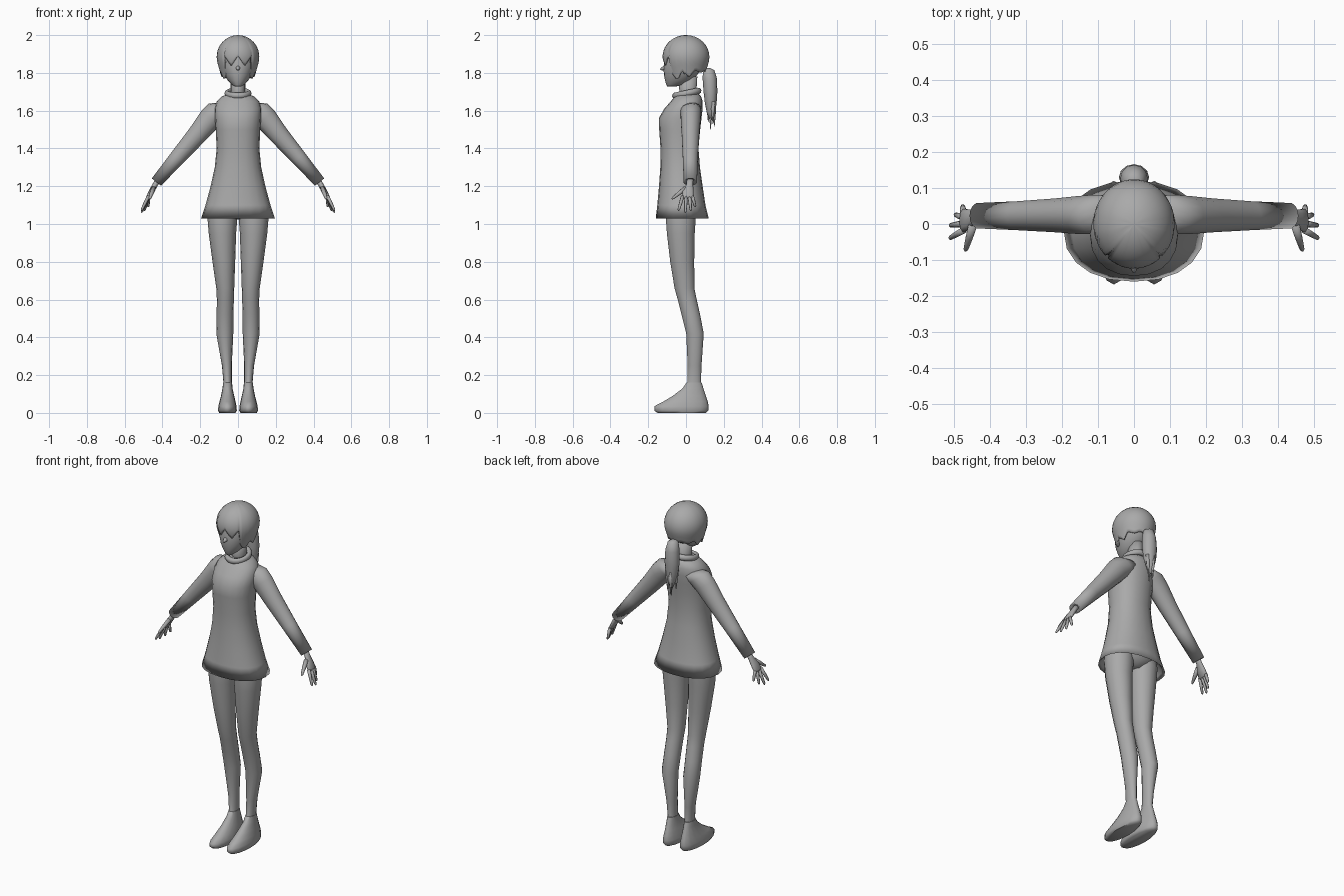
import bpy, bmesh, math
from mathutils import Vector

if "Cube" in bpy.data.objects:
    bpy.data.objects.remove(bpy.data.objects["Cube"])

grey = bpy.data.materials.new("plain_grey")
grey.diffuse_color = (0.4, 0.4, 0.4, 1)
grey.use_nodes = True
grey.node_tree.nodes["Principled BSDF"].inputs["Base Color"].default_value = grey.diffuse_color


def finish(name, bm, angle=None):
    """Turn a bmesh into a named, smooth, grey object."""
    bmesh.ops.recalc_face_normals(bm, faces=bm.faces)
    me = bpy.data.meshes.new(name)
    bm.to_mesh(me)
    bm.free()
    me.materials.append(grey)
    ob = bpy.data.objects.new(name, me)
    bpy.context.collection.objects.link(ob)
    bpy.context.view_layer.objects.active = ob
    ob.select_set(True)
    if angle:
        bpy.ops.object.shade_smooth_by_angle(angle=math.radians(angle))
    else:
        bpy.ops.object.shade_smooth()
    ob.select_set(False)
    return ob


def loft(name, rings, n=16, axis=(0, 0, 1), side=1, power=1.0, angle=None):
    """Skin rings (centre, half width, half depth); side=-1 mirrors in x."""
    axis = Vector(axis).normalized()
    u = Vector((0, 1, 0)).cross(axis).normalized()
    v = axis.cross(u)
    bm = bmesh.new()
    loops = []
    for c, a, b in rings:
        loop = []
        for i in range(n):
            t = 2 * math.pi * i / n
            cs, sn = math.cos(t), math.sin(t)
            p = (Vector(c) + u * a * math.copysign(abs(cs) ** power, cs)
                 + v * b * math.copysign(abs(sn) ** power, sn))
            loop.append(bm.verts.new((p.x * side, p.y, p.z)))
        loops.append(loop)
    for lo, hi in zip(loops, loops[1:]):
        for i in range(n):
            bm.faces.new((lo[i], lo[(i + 1) % n], hi[(i + 1) % n], hi[i]))
    bm.faces.new(loops[0][::-1])
    bm.faces.new(loops[-1])
    return finish(name, bm, angle)


def column(name, rows, **kw):
    """Upright loft from rows (z, x0, x1, y0, y1)."""
    return loft(name, [(((x0 + x1) / 2, (y0 + y1) / 2, z), (x1 - x0) / 2, (y1 - y0) / 2)
                       for z, x0, x1, y0, y1 in rows], **kw)


def body(name, rows, **kw):
    """Upright symmetric loft from rows (z, half width, y0, y1)."""
    return column(name, [(z, -r, r, y0, y1) for z, r, y0, y1 in rows], **kw)


def taper(name, a, b, r0, r1, side=1, n=8):
    """Rounded tapering tube from a to b."""
    a, b = Vector(a), Vector(b)
    rings = [(a.lerp(b, t), r, r) for t, r in
             ((0, r0), (0.5, (r0 * 1.1 + r1) / 2), (0.92, r1), (1, r1 * 0.35))]
    return loft(name, rings, n, b - a, side)


# Tunic with turned-in hem
body("tunic", [
    (1.09, .155, -.12, .085), (1.045, .178, -.145, .105), (1.03, .195, -.16, .12),
    (1.10, .172, -.152, .103), (1.2, .145, -.143, .088), (1.3, .123, -.136, .074),
    (1.4, .113, -.135, .066), (1.5, .118, -.142, .075), (1.56, .122, -.144, .082),
    (1.61, .124, -.115, .088), (1.65, .112, -.08, .088), (1.675, .085, -.06, .08),
    (1.69, .05, -.045, .065)], n=20, power=.9)

# Hips closing the inside of the tunic
body("hips", [(1.025, .03, -.05, .03), (1.05, .10, -.10, .055), (1.085, .158, -.118, .075),
              (1.15, .15, -.12, .075)], n=16)

# Neck and tilted collar
body("neck", [(1.66, .042, -.035, .06), (1.7, .036, -.035, .055), (1.78, .036, -.04, .06)], n=12)
bpy.ops.mesh.primitive_torus_add(major_segments=20, minor_segments=8, major_radius=.058,
                                 minor_radius=.014, location=(0, .004, 1.692),
                                 rotation=(math.radians(12), 0, 0))
collar = bpy.context.object
collar.name = "collar"
collar.scale = (1, 1.1, 1.2)
collar.data.materials.append(grey)
bpy.ops.object.shade_smooth()

# Head, nose
body("head", [(1.727, .016, -.098, -.06), (1.737, .032, -.104, -.01), (1.76, .054, -.111, .03),
              (1.79, .073, -.117, .06), (1.83, .087, -.119, .09), (1.87, .094, -.114, .1),
              (1.93, .088, -.1, .1), (1.97, .05, -.06, .06)], n=20)
taper("nose", (0, -.108, 1.828), (0, -.136, 1.818), .014, .005)


# Hair cap: ellipsoid shell whose lower edge is cut into pointed locks
def hair_edge(a):
    """Lower edge height at angle a away from the face direction."""
    saw = abs((a * 2.9) % 2 - 1)
    if abs(a) < .75:
        return 1.835 + .055 * saw
    if abs(a) < 1.5:
        return 1.755 + .055 * saw
    if abs(a) < 2.0:
        return 1.775 + .04 * saw
    return 1.80 + .012 * saw


bm = bmesh.new()
N, M = 72, 12
CZ, RX, RY, RZ = 1.885, .113, .124, .115
top = bm.verts.new((0, 0, CZ + RZ))
prev = None
for j in range(1, M + 1):
    ring = []
    for i in range(N):
        a = -math.pi + 2 * math.pi * i / N
        low = max(-.999, (hair_edge(a) - CZ) / RZ)
        phi = math.acos(low) * j / M
        if low < -.6:
            phi = math.acos(max(low, -.999)) * j / M
        h = math.cos(phi)
        r = math.sqrt(max(0, 1 - h * h))
        if h < -.3:                     # locks hang instead of curling under
            r = max(r, .954 - .28 * (-.3 - h))
        ring.append(bm.verts.new((RX * r * math.sin(a), -RY * r * math.cos(a), CZ + RZ * h)))
    for i in range(N):
        k = (i + 1) % N
        if prev:
            bm.faces.new((prev[i], prev[k], ring[k], ring[i]))
        else:
            bm.faces.new((top, ring[k], ring[i]))
    prev = ring
hair = finish("hair_cap", bm, 50)
shell = hair.modifiers.new("thickness", 'SOLIDIFY')
shell.thickness = .008

# Ponytail with loose pointed strands
body("ponytail", [(1.825, .012, .10, .13), (1.815, .028, .09, .15), (1.77, .038, .088, .164),
                  (1.7, .042, .093, .166), (1.64, .036, .10, .162), (1.59, .022, .11, .155),
                  (1.55, .008, .125, .145)], n=12)
for i, (x, y, z) in enumerate([(-.022, .118, 1.54), (.005, .13, 1.50),
                               (.024, .142, 1.53), (-.006, .15, 1.515)]):
    taper(f"ponytail_strand_{i}", (x, y, 1.65), (x * .8, y, z), .013, .003, n=6)

for side, tag in ((1, "left"), (-1, "right")):
    # Leg
    column(f"{tag}_leg", [
        (.11, .03, .08, -.015, .09), (.16, .033, .077, .006, .08), (.25, .033, .085, .008, .083),
        (.42, .025, .115, 0, .095), (.52, .024, .113, -.025, .076), (.6, .022, .112, -.045, .058),
        (.66, .02, .115, -.062, .046), (.8, .015, .135, -.085, .045),
        (.95, .01, .155, -.103, .048), (1.05, .002, .163, -.11, .055), (1.1, .005, .155, -.105, .055)],
        n=14, side=side)
    # Shoe
    column(f"{tag}_shoe", [
        (0, .014, .1, -.15, .105), (.012, .006, .106, -.168, .118), (.035, .008, .104, -.168, .12),
        (.06, .013, .098, -.12, .115), (.09, .02, .09, -.07, .105), (.13, .029, .082, -.018, .092),
        (.16, .031, .079, .002, .083)], n=16, side=side, angle=60)
    # Sleeve with turned-in cuff
    loft(f"{tag}_sleeve", [
        ((.06, .03, 1.615), .045, .05), ((.105, .026, 1.598), .064, .056),
        ((.145, .025, 1.56), .062, .054), ((.212, .024, 1.477), .053, .048),
        ((.32, .023, 1.352), .042, .041), ((.432, .023, 1.222), .031, .036),
        ((.425, .023, 1.231), .018, .02)],
        n=14, axis=(.62, 0, -.785), side=side)
    # Palm
    loft(f"{tag}_palm", [
        ((.42, .022, 1.237), .015, .018), ((.437, .02, 1.21), .014, .018),
        ((.457, .012, 1.175), .014, .03), ((.475, .009, 1.143), .011, .034),
        ((.479, .009, 1.136), .006, .03)],
        n=10, axis=(.5, 0, -.866), side=side)
    # Fingers and thumb
    tips = [("index", -.018, (.512, -.04, 1.07)), ("middle", .001, (.511, -.004, 1.06)),
            ("ring", .018, (.496, .026, 1.07)), ("little", .033, (.475, .05, 1.09))]
    for label, y, tip in tips:
        taper(f"{tag}_{label}_finger", (.474, y, 1.147), tip, .0095, .0065, side)
    taper(f"{tag}_thumb", (.447, -.002, 1.19), (.468, -.075, 1.132), .013, .007, side)
